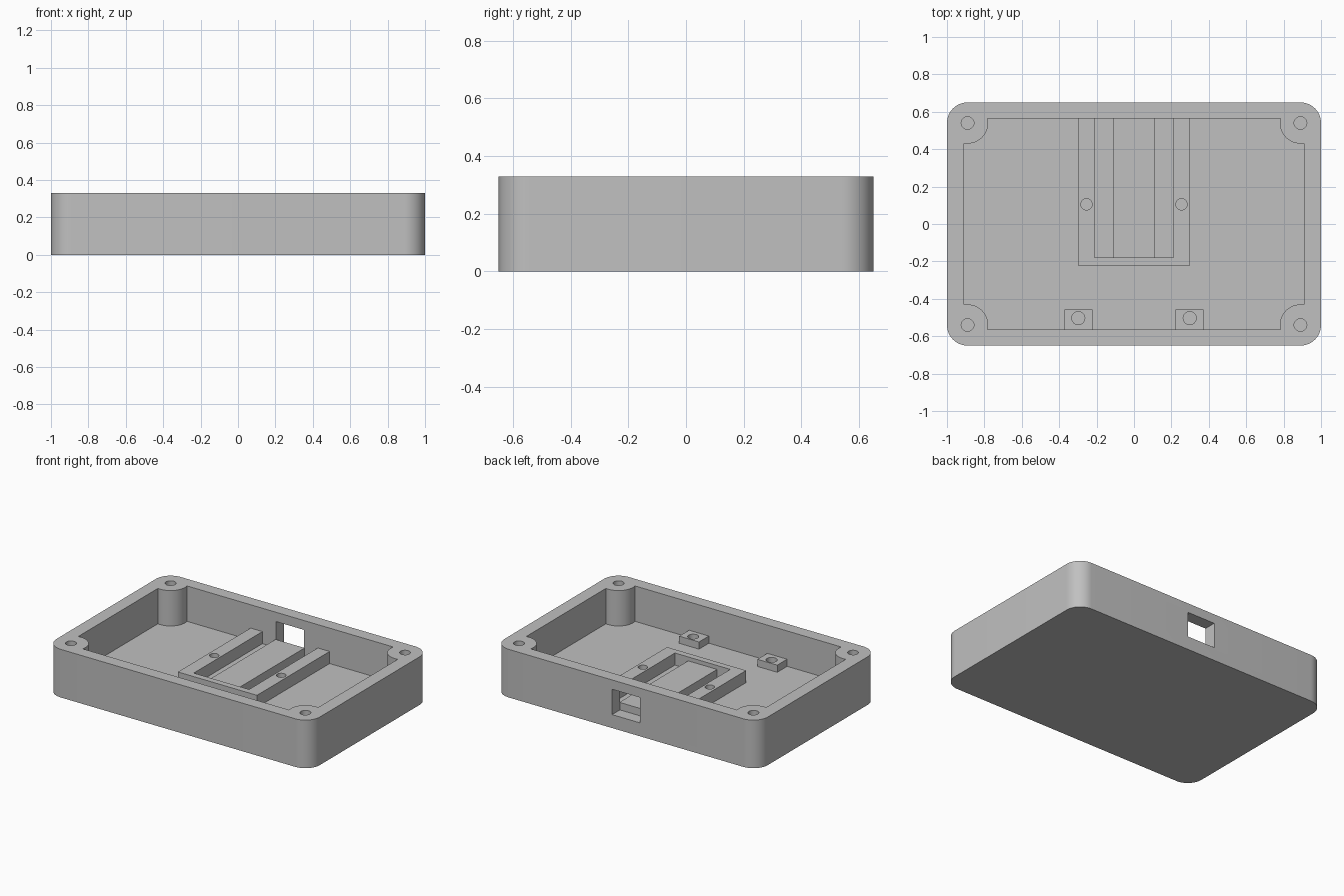
import bpy, bmesh
from math import cos, sin, radians

if "Cube" in bpy.data.objects:
    bpy.data.objects.remove(bpy.data.objects["Cube"], do_unlink=True)

HX, HY, TOP = 1.0, 0.65, 0.33        # outer half sizes and height
IX, IY, FLOOR = 0.91, 0.565, 0.087   # cavity half sizes and floor level
BX, BY, R = 0.89, 0.54, 0.11         # corner boss centre and radius
EMBED = 0.004

grey = bpy.data.materials.new("plain grey")
grey.use_nodes = True
grey.diffuse_color = (0.53, 0.53, 0.53, 1)
grey.node_tree.nodes["Principled BSDF"].inputs["Base Color"].default_value = (0.53, 0.53, 0.53, 1)


def prism(name, pts, z0, z1):
    """Extrude a counter-clockwise outline from z0 to z1."""
    bm = bmesh.new()
    face = bm.faces.new([bm.verts.new((x, y, z0)) for x, y in pts])
    geo = bmesh.ops.extrude_face_region(bm, geom=[face])["geom"]
    bmesh.ops.translate(bm, vec=(0, 0, z1 - z0),
                        verts=[g for g in geo if isinstance(g, bmesh.types.BMVert)])
    bmesh.ops.recalc_face_normals(bm, faces=bm.faces)
    mesh = bpy.data.meshes.new(name)
    bm.to_mesh(mesh)
    bm.free()
    mesh.materials.append(grey)
    obj = bpy.data.objects.new(name, mesh)
    bpy.context.collection.objects.link(obj)
    return obj


def rect(x0, x1, y0, y1):
    return [(x0, y0), (x1, y0), (x1, y1), (x0, y1)]


def arc(cx, cy, r, a0, a1, n):
    angles = [radians(a0 + (a1 - a0) * i / n) for i in range(n + 1)]
    return [(cx + r * cos(a), cy + r * sin(a)) for a in angles]


def circle(cx, cy, r):
    return arc(cx, cy, r, 0, 360, 32)[:-1]


def four_corners(pts):
    """Mirror one corner's outline into a closed, symmetric outline."""
    out = []
    for sx, sy in ((1, 1), (-1, 1), (-1, -1), (1, -1)):
        corner = [(sx * x, sy * y) for x, y in pts]
        out += corner if sx == sy else corner[::-1]
    return out


def cut(obj, cutters):
    """Subtract the cutters, bake the result and discard them."""
    for c in cutters:
        c.hide_render = True
        mod = obj.modifiers.new("cut", "BOOLEAN")
        mod.operation, mod.solver, mod.object = "DIFFERENCE", "EXACT", c
    graph = bpy.context.evaluated_depsgraph_get()
    mesh = bpy.data.meshes.new_from_object(obj.evaluated_get(graph))
    obj.modifiers.clear()
    obj.data = mesh
    mesh.materials.clear()
    mesh.materials.append(grey)
    for c in cutters:
        bpy.data.objects.remove(c, do_unlink=True)


# Tray with rounded corners, cavity around four bosses, screw holes and port
tray = prism("tray", four_corners(arc(HX - R, HY - R, R, 0, 90, 14)), 0, TOP)
cavity = four_corners(arc(BX, BY, R, -79.5, -193.1, 18))
cutters = [prism("cavity_cutter", cavity, FLOOR, TOP + 0.1),
           prism("port_cutter", rect(-0.106, 0.106, IY - 0.05, HY + 0.1), 0.092, 0.266)]
for sx in (-1, 1):
    for sy in (-1, 1):
        cutters.append(prism("screw_cutter", circle(sx * BX, sy * BY, 0.034), 0.1, TOP + 0.1))
cut(tray, cutters)

# U-shaped cradle with a screw hole in each rail
back = IY + EMBED
outline = [(-0.3, -0.223), (0.3, -0.223), (0.3, back), (0.21, back),
           (0.21, -0.18), (-0.21, -0.18), (-0.21, back), (-0.3, back)]
cradle = prism("cradle", outline, FLOOR - EMBED, 0.17)
cut(cradle, [prism("rail_cutter", circle(s * 0.254, 0.105, 0.03), 0, 0.3) for s in (-1, 1)])

# Raised pad between the rails
pad = prism("cradle_pad", rect(-0.11, 0.11, -0.18 - EMBED, IY), FLOOR - EMBED, 0.143)

# Small mounting blocks at the front wall
blocks = []
for name, s in (("left_mount_block", 1), ("right_mount_block", -1)):
    xs = sorted((s * 0.222, s * 0.372))
    block = prism(name, rect(xs[0], xs[1], -IY - EMBED, -0.458), FLOOR - EMBED, 0.136)
    cut(block, [prism("block_cutter", circle(s * 0.298, -0.503, 0.035), 0, 0.3)])
    blocks.append(block)

# Smooth the round surfaces, keep the edges sharp
for obj in [tray, cradle, pad] + blocks:
    bpy.ops.object.select_all(action="DESELECT")
    obj.select_set(True)
    bpy.context.view_layer.objects.active = obj
    bpy.ops.object.shade_smooth_by_angle(angle=radians(30))
